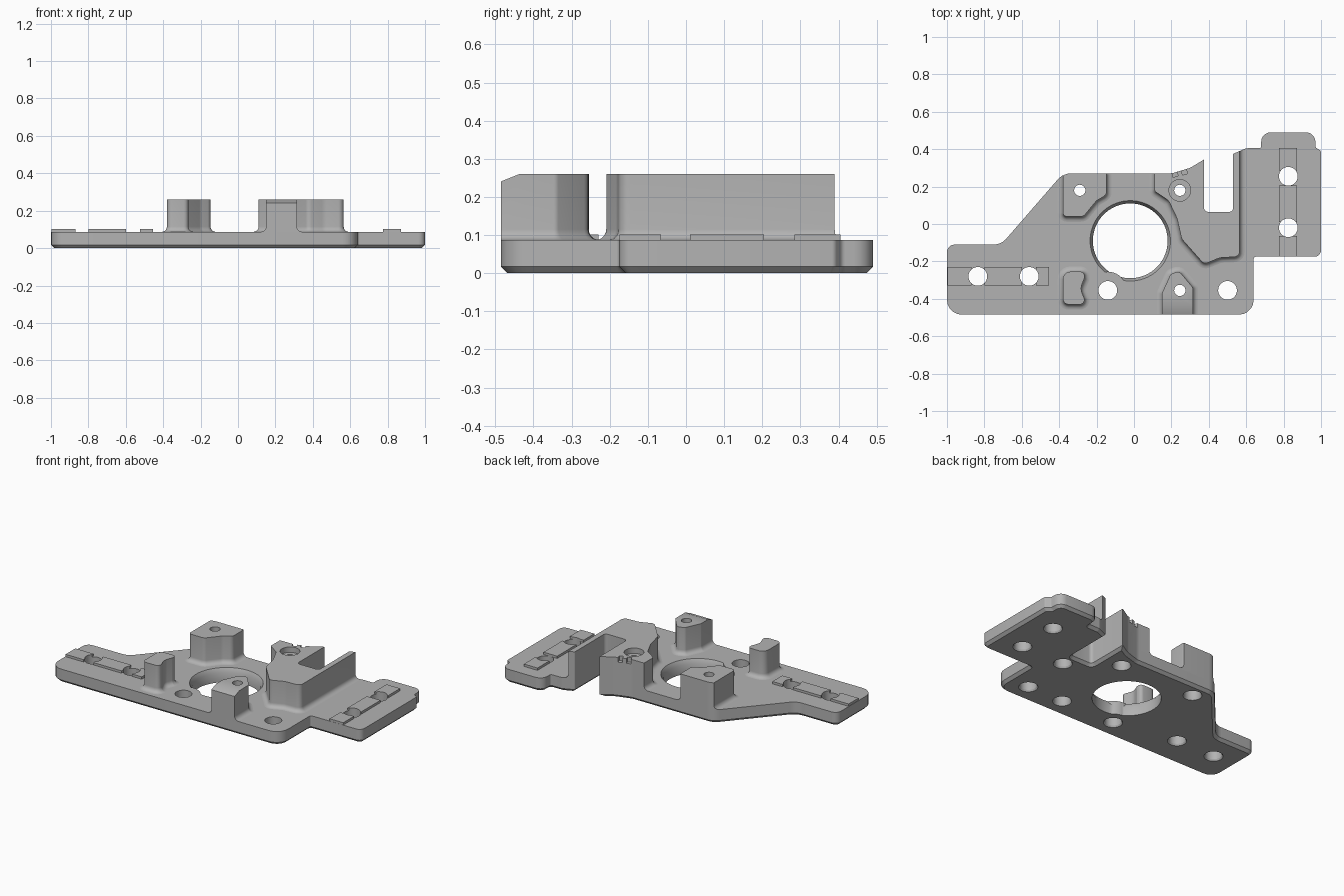
import bpy, bmesh, math
from mathutils import Vector

cube = bpy.data.objects.get("Cube")
if cube:
    bpy.data.objects.remove(cube)

TOP, POST_TOP, PAD_TOP = 0.087, 0.26, 0.102

grey = bpy.data.materials.new("plain grey")
grey.use_nodes = True
grey.diffuse_color = (0.45, 0.45, 0.45, 1)
grey.node_tree.nodes["Principled BSDF"].inputs["Base Color"].default_value = (0.45, 0.45, 0.45, 1)


def make(name, bm):
    bmesh.ops.recalc_face_normals(bm, faces=bm.faces)
    mesh = bpy.data.meshes.new(name)
    bm.to_mesh(mesh)
    bm.free()
    mesh.materials.append(grey)
    ob = bpy.data.objects.new(name, mesh)
    bpy.context.collection.objects.link(ob)
    return ob


def rounded(pts, grow=0.0, seg=5):
    """Counter-clockwise polygon of (x, y, radius), offset outward and with round corners."""
    n = len(pts)
    p = [Vector(q[:2]) for q in pts]
    dirs = [(p[(i + 1) % n] - p[i]).normalized() for i in range(n)]
    out, corners = [], []
    for i in range(n):
        a, b = dirs[i - 1], dirs[i]
        na, nb = Vector((a.y, -a.x)), Vector((b.y, -b.x))
        corners.append(p[i] + (na + nb) * grow / (1 + na.dot(nb)))
    for i in range(n):
        a, b, c = dirs[i - 1], dirs[i], corners[i]
        r = pts[i][2]
        if r == 0:
            out.append(c)
            continue
        turn = a.x * b.y - a.y * b.x
        r = max(r + (grow if turn > 0 else -grow), 0.004)
        half = math.atan2(turn, a.dot(b)) / 2
        cut = r * abs(math.tan(half))
        start = c - a * cut
        side = Vector((-a.y, a.x)) * math.copysign(1, turn)
        centre = start + side * r
        for k in range(seg + 1):
            t = 2 * half * k / seg
            v = -side * r
            out.append(centre + Vector((v.x * math.cos(t) - v.y * math.sin(t),
                                        v.x * math.sin(t) + v.y * math.cos(t))))
    return out


def loft(name, layers):
    """Stack of (outline, z) layers closed at both ends."""
    bm = bmesh.new()
    rings = [[bm.verts.new((q.x, q.y, z)) for q in ring] for ring, z in layers]
    n = len(rings[0])
    for lo, hi in zip(rings, rings[1:]):
        for i in range(n):
            bm.faces.new((lo[i], lo[(i + 1) % n], hi[(i + 1) % n], hi[i]))
    bm.faces.new(rings[0][::-1])
    bm.faces.new(rings[-1])
    return make(name, bm)


def lathe(bm, x, y, profile, seg=40):
    """Closed solid of revolution from (radius, z) pairs."""
    rings = [[bm.verts.new((x + r * math.cos(math.tau * k / seg),
                            y + r * math.sin(math.tau * k / seg), z)) for k in range(seg)]
             for r, z in profile]
    for lo, hi in zip(rings, rings[1:]):
        for i in range(seg):
            bm.faces.new((lo[i], lo[(i + 1) % seg], hi[(i + 1) % seg], hi[i]))
    bm.faces.new(rings[0][::-1])
    bm.faces.new(rings[-1])


def box(name, x0, x1, y0, y1, z0, z1):
    return loft(name, [([Vector(c) for c in ((x0, y0), (x1, y0), (x1, y1), (x0, y1))], z)
                       for z in (z0, z1)])


def boolean(ob, tool, op="DIFFERENCE"):
    mod = ob.modifiers.new(op, "BOOLEAN")
    mod.operation, mod.object, mod.solver = op, tool, "EXACT"


# Plate outline, with the slot at the back
outline = [(-1, -.485, .08), (.64, -.485, .08), (.64, -.175, .01), (1, -.175, .035),
           (1, .39, .015), (.97, .41, .015), (.97, .49, .05), (.68, .49, .05),
           (.68, .405, .012), (.6, .405, .03), (.53, .375, .005), (.53, .065, .02),
           (.375, .065, .02), (.375, .345, 0), (.3, .3, .1), (.2, .27, .1),
           (-.38, .27, .09), (-.71, -.11, .09), (-1, -.11, .04)]
edge = rounded(outline)
plate = loft("base_plate", [(rounded(outline, -.017), 0), (edge, .017), (edge, TOP)])
trim = loft("trim_cutter", [(edge, -.2), (edge, .5)])

# Posts with a filleted foot, trimmed to the plate edge
posts = {
    "rear_screw_post": [(-.38, .04, .02), (-.27, .04, .03), (-.2, .125, .05), (-.147, .155, .03),
                        (-.147, .262, .025), (-.17, .33, 0), (-.38, .33, 0)],
    "front_curved_post": [(-.38, -.43, .03), (-.265, -.43, .025), (-.265, -.4, .01),
                          (-.287, -.345, .06), (-.265, -.29, .01), (-.265, -.255, .02),
                          (-.38, -.255, .04)],
    "front_screw_post": [(.15, -.55, 0), (.315, -.55, 0), (.315, -.34, .02), (.24, -.25, .03),
                         (.195, -.27, .02), (.15, -.37, .02)],
    "slotted_block": [(.255, -.08, .05), (.375, -.215, .03), (.46, -.18, .08), (.565, -.175, .03),
                      (.565, .46, 0), (.11, .46, 0), (.11, .175, .02), (.185, .125, .05),
                      (.23, .03, .1)],
}
FOOT = 0.028
parts = [plate]
for name, pts in posts.items():
    layers = [(rounded(pts, FOOT), TOP - .01)]
    for k in range(6):
        t = math.pi / 2 * k / 5
        layers.append((rounded(pts, FOOT * (1 - math.sin(t))), TOP + FOOT * (1 - math.cos(t))))
    layers.append((rounded(pts), POST_TOP))
    post = loft(name, layers)
    boolean(post, trim, "INTERSECT")
    parts.append(post)

# Raised pads along both arms
for i, (x0, x1) in enumerate([(-.998, -.87), (-.8, -.6), (-.525, -.455)]):
    parts.append(box(f"left_arm_pad_{i}", x0, x1, -.33, -.23, TOP - .01, PAD_TOP))
for i, (y0, y1) in enumerate([(-.174, -.065), (.01, .205), (.285, .405)]):
    parts.append(box(f"right_arm_pad_{i}", .775, .872, y0, y1, TOP - .01, PAD_TOP))

# Large bore, interrupted by the wall around the neighbouring screw hole
bm = bmesh.new()
lathe(bm, -.02, -.09, [(.2, -.1), (.2, .06), (.215, TOP), (.215, .4)], 72)
bore = make("bore_cutter", bm)
bm = bmesh.new()
lathe(bm, -.14, -.355, [(.1, -.2), (.1, .6)])
screw_wall = make("screw_wall_cutter", bm)
boolean(bore, screw_wall)

# Screw holes, counterbored below the posts
bm = bmesh.new()
for x, y in [(-.14, -.355), (.5, -.355), (-.835, -.28), (-.56, -.28), (.825, .255), (.825, -.02)]:
    lathe(bm, x, y, [(.062, -.01), (.05, .01), (.05, .4)])
for x, y, rim in [(-.29, .18, .03), (.245, -.355, .03), (.245, .18, .058)]:
    lathe(bm, x, y, [(.06, -.01), (.05, .01), (.05, .07), (.03, .07), (.03, .225),
                     (rim, .2251), (rim, .4)])
lathe(bm, .52, -.02, [(.062, -.01), (.05, .01), (.05, .07)])
holes = make("screw_hole_cutter", bm)

# Sloped front of the screw post and the two small notches behind the block
slope = box("slope_cutter", .05, .45, -.2, 0, 0, .2)
slope.location = (0, -.437, POST_TOP)
slope.rotation_euler.x = math.atan(.4)
notches = []
for x, y in [(.218, .27), (.268, .282)]:
    notch = box("notch_cutter", -.014, .014, -.017, .017, -.03, .05)
    notch.location = (x, y, POST_TOP)
    notch.rotation_euler.z = .3
    notches.append(notch)

for part in parts:
    boolean(part, holes)
    if "pad" not in part.name:
        boolean(part, bore)
    if part.name == "front_screw_post":
        boolean(part, slope)
    if part.name == "slotted_block":
        for notch in notches:
            boolean(part, notch)

# Bake the cuts, then drop the cutters
bpy.context.view_layer.update()
graph = bpy.context.evaluated_depsgraph_get()
baked = [bpy.data.meshes.new_from_object(part.evaluated_get(graph)) for part in parts]
for part, mesh in zip(parts, baked):
    part.modifiers.clear()
    part.data = mesh
for tool in [trim, bore, screw_wall, holes, slope] + notches:
    bpy.data.objects.remove(tool)

bpy.ops.object.select_all(action="DESELECT")
for part in parts:
    part.select_set(True)
bpy.context.view_layer.objects.active = plate
bpy.ops.object.shade_smooth_by_angle(angle=math.radians(30))
